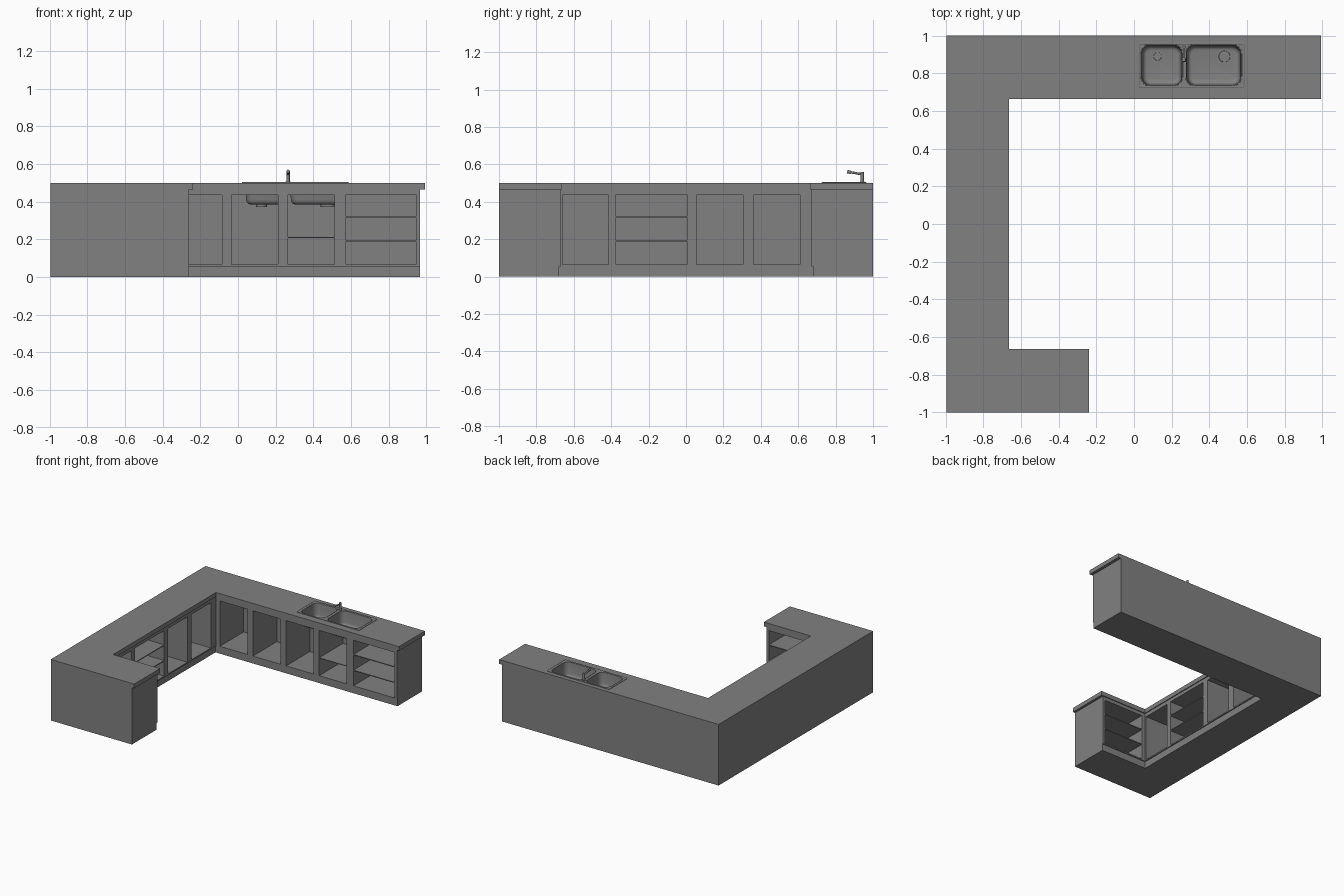
import bpy, bmesh, math
from mathutils import Vector

cube = bpy.data.objects.get("Cube")
if cube:
    bpy.data.objects.remove(cube)

grey = bpy.data.materials.new("mid_grey")
grey.use_nodes = True
GREY = (0.22, 0.22, 0.22, 1)
grey.diffuse_color = GREY
grey.node_tree.nodes["Principled BSDF"].inputs["Base Color"].default_value = GREY


def finish(name, bm, smooth=False):
    bmesh.ops.recalc_face_normals(bm, faces=bm.faces)
    mesh = bpy.data.meshes.new(name)
    bm.to_mesh(mesh)
    bm.free()
    mesh.materials.append(grey)
    obj = bpy.data.objects.new(name, mesh)
    bpy.context.collection.objects.link(obj)
    if smooth:
        activate(obj)
        bpy.ops.object.shade_smooth_by_angle(angle=math.radians(35))
    return obj


def activate(obj):
    bpy.ops.object.select_all(action='DESELECT')
    obj.select_set(True)
    bpy.context.view_layer.objects.active = obj


def loft(bm, rings, cap_start=True, cap_end=True):
    """Skin a list of closed point rings."""
    loops = [[bm.verts.new(p) for p in ring] for ring in rings]
    n = len(loops[0])
    for a, b in zip(loops, loops[1:]):
        for i in range(n):
            j = (i + 1) % n
            bm.faces.new((a[i], a[j], b[j], b[i]))
    if cap_start:
        bm.faces.new(loops[0][::-1])
    if cap_end:
        bm.faces.new(loops[-1])


def box(bm, x0, x1, y0, y1, z0, z1):
    ring = [(x0, y0), (x1, y0), (x1, y1), (x0, y1)]
    loft(bm, [[(x, y, z) for x, y in ring] for z in (z0, z1)])


def u_shape(name, front, leg_end, back_end, z0, z1):
    ring = [(-.995, -1), (leg_end, -1), (leg_end, -front), (-front, -front),
            (-front, front), (back_end, front), (back_end, 1), (-.995, 1)]
    bm = bmesh.new()
    loft(bm, [[(x, y, z) for x, y in ring] for z in (z0, z1)])
    return finish(name, bm)


def round_rect(rect, inset, radius, z, steps=6):
    x0, x1, y0, y1 = rect
    r = max(radius - inset, .004)
    x0, x1, y0, y1 = x0 + inset + r, x1 - inset - r, y0 + inset + r, y1 - inset - r
    pts = []
    for k, (cx, cy) in enumerate([(x1, y1), (x0, y1), (x0, y0), (x1, y0)]):
        for s in range(steps + 1):
            a = math.pi / 2 * (k + s / steps)
            pts.append((cx + r * math.cos(a), cy + r * math.sin(a), z))
    return pts


def cut(obj, cutter):
    mod = obj.modifiers.new("cut", 'BOOLEAN')
    mod.operation = 'DIFFERENCE'
    mod.solver = 'EXACT'
    mod.object = cutter
    activate(obj)
    bpy.ops.object.modifier_apply(modifier=mod.name)


def rod(bm, a, b, r0, r1, sides=16):
    a, b = Vector(a), Vector(b)
    turn = (b - a).to_track_quat('Z', 'Y')
    rings = []
    for p, r in ((a, r0), (b, r1)):
        rings.append([p + turn @ Vector((r * math.cos(t), r * math.sin(t), 0))
                      for t in (2 * math.pi * i / sides for i in range(sides))])
    loft(bm, rings)


# Plinth, cabinet body and worktop share one U-shaped outline
u_shape("plinth", .68, -.26, .968, 0, .055)
cabinets = u_shape("cabinets", .672, -.26, .968, .055, .465)
worktop = u_shape("worktop", .665, -.24, .992, .465, .5)

# Open cabinet bays
OPEN = [(.065, .435)]
TIERS = [(.065, .187), (.194, .315), (.322, .438)]
SHELF = [(.065, .207), (.212, .435)]
back_bays = [(-.635, -.385, OPEN), (-.335, -.085, OPEN), (-.035, .212, OPEN),
             (.265, .512, SHELF), (.575, .945, TIERS)]
side_bays = [(-.66, -.415, OPEN), (-.375, .005, TIERS), (.057, .305, OPEN), (.36, .61, OPEN)]
leg_bays = [(-.64, -.28, TIERS)]
bm = bmesh.new()
for lo, hi, levels in back_bays:
    for z0, z1 in levels:
        box(bm, lo, hi, .6, .98, z0, z1)
for lo, hi, levels in side_bays:
    for z0, z1 in levels:
        box(bm, -.98, -.6, lo, hi, z0, z1)
for lo, hi, levels in leg_bays:
    for z0, z1 in levels:
        box(bm, lo, hi, -.98, -.6, z0, z1)
bay_cutter = finish("bay_cutter", bm)
cut(cabinets, bay_cutter)

# Sink rim plate with a raised edge
bm = bmesh.new()
plate = (.02, .588, .725, .965)
loft(bm, [round_rect(plate, i, .012, z, 3)
          for i, z in ((0, .499), (0, .503), (.003, .505), (.009, .505), (.012, .503))])
sink_rim = finish("sink_rim", bm)

# Basins, each with a drain, sunk through the worktop
cutters = [bay_cutter]
basins = [("left", (.037, .257, .733, .955), (.125, .89), .03),
          ("right", (.275, .57, .733, .955), (.48, .89), .042)]
for side, rect, (dx, dy), dr in basins:
    bm = bmesh.new()
    loft(bm, [round_rect(rect, -.001, .05, z) for z in (.375, .6)])
    hole = finish(side + "_basin_cutter", bm)
    cutters.append(hole)
    for part in (cabinets, worktop, sink_rim):
        cut(part, hole)
    bm = bmesh.new()
    profile = [(-.002, .5035), (.002, .5), (.008, .41), (.012, .397), (.02, .389), (.032, .386)]
    loft(bm, [round_rect(rect, i, .05, z) for i, z in profile], cap_start=False)
    basin = finish(side + "_basin", bm, True)
    shell = basin.modifiers.new("thickness", 'SOLIDIFY')
    shell.thickness = .004
    shell.offset = 0
    bm = bmesh.new()
    rod(bm, (dx, dy, .37), (dx, dy, .389), dr, dr, 24)
    rod(bm, (dx, dy, .388), (dx, dy, .391), dr * .75, dr * .7, 24)
    finish(side + "_drain", bm, True)
for c in cutters:
    bpy.data.objects.remove(c)

# Tap with post, spout and nozzle
bm = bmesh.new()
rod(bm, (.266, .942, .5), (.266, .942, .508), .013, .013)
rod(bm, (.266, .942, .505), (.266, .942, .56), .009, .009)
rod(bm, (.266, .945, .546), (.266, .868, .56), .006, .006)
rod(bm, (.266, .88, .558), (.266, .862, .561), .009, .009)
finish("tap", bm, True)
